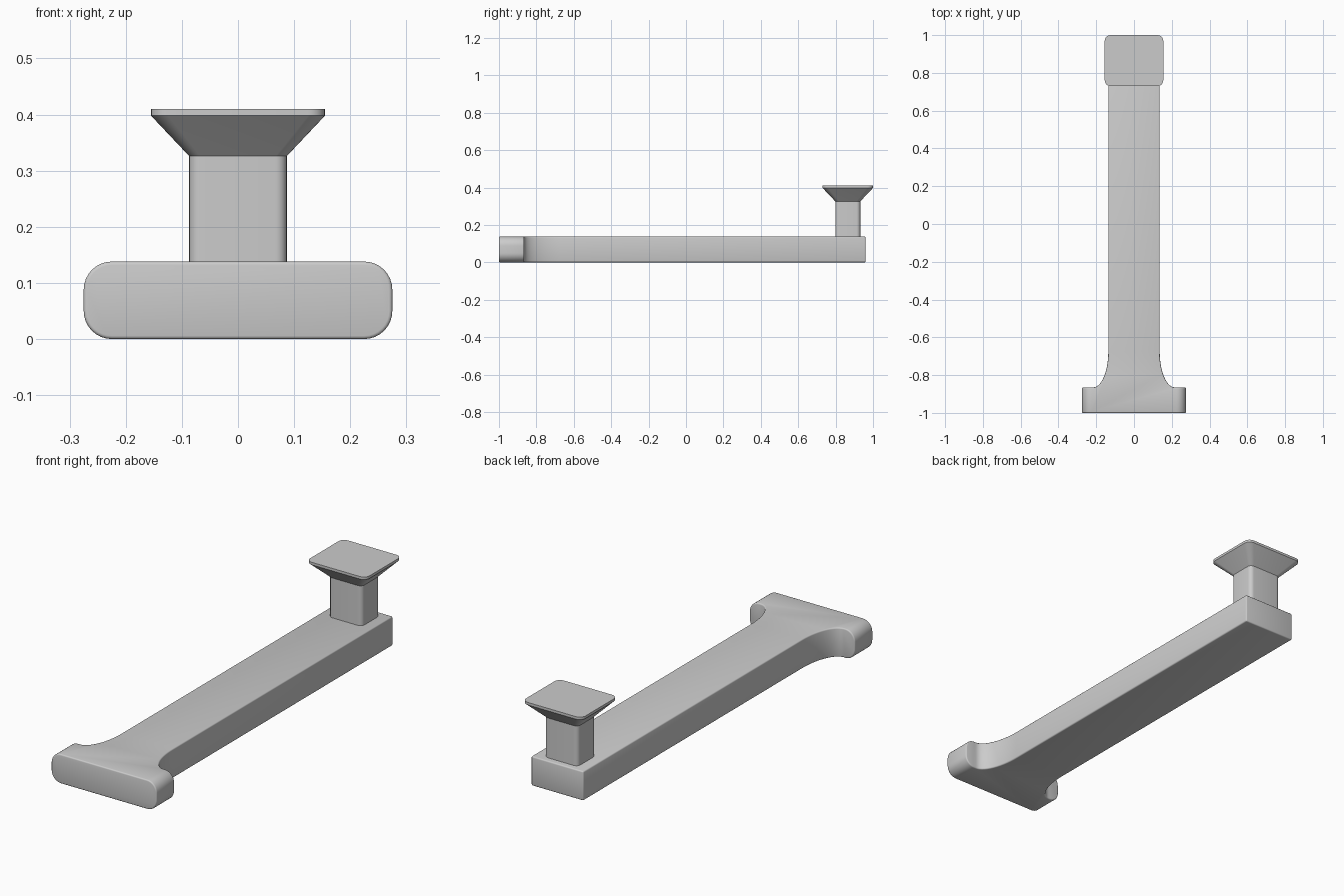
import bpy, bmesh, math

cube = bpy.data.objects.get("Cube")
if cube:
    bpy.data.objects.remove(cube, do_unlink=True)

# Single grey finish
grey = bpy.data.materials.new("light_grey")
grey.use_nodes = True
GREY = (0.6, 0.6, 0.6, 1)
grey.diffuse_color = GREY
grey.node_tree.nodes["Principled BSDF"].inputs["Base Color"].default_value = GREY


def finish(name, bm, angle=35):
    bmesh.ops.recalc_face_normals(bm, faces=bm.faces)
    mesh = bpy.data.meshes.new(name)
    bm.to_mesh(mesh)
    bm.free()
    mesh.materials.append(grey)
    obj = bpy.data.objects.new(name, mesh)
    bpy.context.collection.objects.link(obj)
    bpy.ops.object.select_all(action="DESELECT")
    obj.select_set(True)
    bpy.context.view_layer.objects.active = obj
    bpy.ops.object.shade_smooth_by_angle(angle=math.radians(angle))
    return obj


def rounded_ring(bm, hx, hy, r, cy, z, steps=6):
    ring = []
    for k, (sx, sy) in enumerate([(1, 1), (-1, 1), (-1, -1), (1, -1)]):
        for i in range(steps + 1):
            a = (k + i / steps) * math.pi / 2
            ring.append(bm.verts.new((sx * (hx - r) + r * math.cos(a),
                                      cy + sy * (hy - r) + r * math.sin(a), z)))
    return ring


def loft(name, sections, cy):
    bm = bmesh.new()
    rings = [rounded_ring(bm, hx, hy, r, cy, z) for hx, hy, r, z in sections]
    n = len(rings[0])
    for low, high in zip(rings, rings[1:]):
        for i in range(n):
            j = (i + 1) % n
            bm.faces.new((low[i], low[j], high[j], high[i]))
    bm.faces.new(rings[0][::-1])
    bm.faces.new(rings[-1])
    return finish(name, bm, 30)


# Arm: T-shaped outline with flared inner corners, extruded upward
HEIGHT, ARM_X, HEAD_X = 0.138, 0.136, 0.275
FRONT, SHOULDER, BACK = -1.0, -0.865, 0.96
FLARE_X, FLARE_Y, STEPS = 0.08, 0.19, 14
half = [(HEAD_X, FRONT), (HEAD_X, SHOULDER)]
for i in range(STEPS + 1):
    a = i / STEPS * math.pi / 2
    half.append((ARM_X + FLARE_X * (1 - math.sin(a)),
                 SHOULDER + FLARE_Y * (1 - math.cos(a))))
half.append((ARM_X, BACK))
outline = half + [(-x, y) for x, y in reversed(half)]

bm = bmesh.new()
base = bm.faces.new([bm.verts.new((x, y, 0)) for x, y in outline])
result = bmesh.ops.extrude_face_region(bm, geom=[base])
top_verts = [v for v in result["geom"] if isinstance(v, bmesh.types.BMVert)]
bmesh.ops.translate(bm, verts=top_verts, vec=(0, 0, HEIGHT))
bmesh.ops.recalc_face_normals(bm, faces=bm.faces)

# Large rounding on the ends of the crosspiece
ends = [e for e in bm.edges
        if all(abs(v.co.x) > HEAD_X - 0.001 for v in e.verts)
        and abs(e.verts[0].co.y - e.verts[1].co.y) > 0.1]
bmesh.ops.bevel(bm, geom=ends, offset=0.05, segments=8, profile=0.5,
                affect="EDGES", clamp_overlap=True)

# Fine softening on all remaining hard edges
hard = [e for e in bm.edges if e.calc_face_angle(0) > math.radians(40)]
bmesh.ops.bevel(bm, geom=hard, offset=0.006, segments=3, profile=0.5,
                affect="EDGES", clamp_overlap=True)
finish("arm", bm)

# Post and flared cap at the back
POST_Y = 0.865
loft("post", [(0.087, 0.067, 0.02, 0.13), (0.087, 0.067, 0.02, 0.326)], POST_Y)
loft("flared_cap", [(0.087, 0.067, 0.02, 0.326),
                    (0.155, 0.135, 0.03, 0.398),
                    (0.155, 0.135, 0.03, 0.41)], POST_Y)
